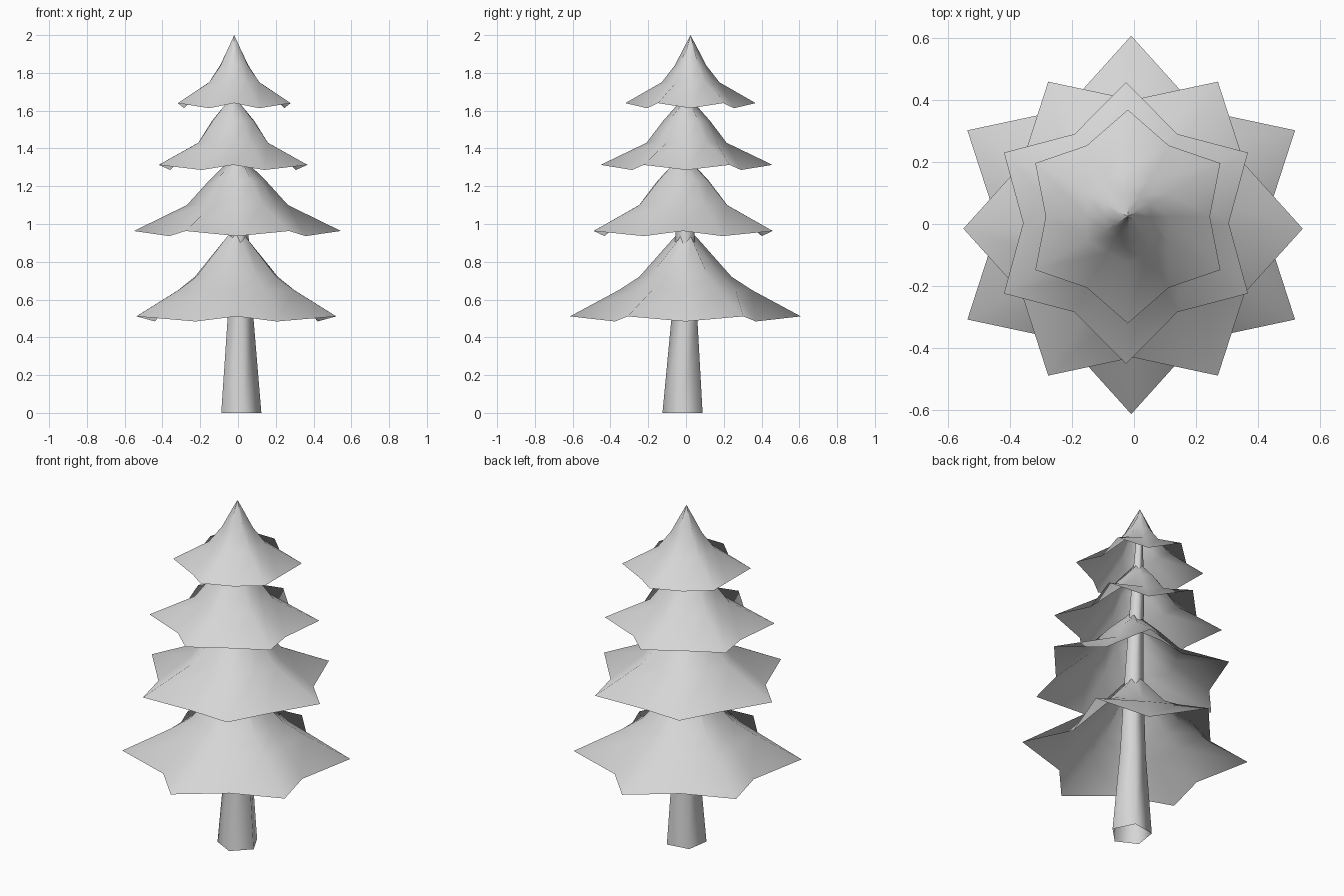
import bpy, bmesh, math

cube = bpy.data.objects.get("Cube")
if cube:
    bpy.data.objects.remove(cube, do_unlink=True)

# one plain grey for the whole tree
grey = bpy.data.materials.new("plain_grey")
grey.use_nodes = True
colour = (0.67, 0.67, 0.67, 1)
grey.diffuse_color = colour
grey.node_tree.nodes["Principled BSDF"].inputs["Base Color"].default_value = colour


def ring(bm, centre, count, start, outer, inner=None, dip=0):
    """Polygon ring; with an inner radius, every second point is a valley."""
    verts = []
    for i in range(count):
        valley = inner is not None and i % 2
        r = inner if valley else outer
        a = math.radians(start) + math.tau * i / count
        verts.append(bm.verts.new((centre[0] + r * math.cos(a),
                                   centre[1] + r * math.sin(a),
                                   centre[2] - (dip if valley else 0))))
    return verts


def bridge(bm, low, high):
    n = len(low)
    for i in range(n):
        j = (i + 1) % n
        bm.faces.new((low[i], low[j], high[j], high[i]))


def close_tip(bm, loop, point):
    tip = bm.verts.new(point)
    for i in range(len(loop)):
        bm.faces.new((loop[i], loop[(i + 1) % len(loop)], tip))


def finish(bm, name):
    mesh = bpy.data.meshes.new(name)
    bm.to_mesh(mesh)
    bm.free()
    obj = bpy.data.objects.new(name, mesh)
    bpy.context.collection.objects.link(obj)
    mesh.materials.append(grey)
    bpy.ops.object.select_all(action="DESELECT")
    obj.select_set(True)
    bpy.context.view_layer.objects.active = obj
    bpy.ops.object.shade_smooth_by_angle(angle=math.radians(80))


# trunk: leaning five-sided taper with an open foot, (x, y, z, radius)
bm = bmesh.new()
path = [(.012, -.013, 0, .113), (.01, -.005, .5, .073), (.002, -.003, .95, .054),
        (-.015, .005, 1.45, .038), (-.02, .022, 1.85, .018)]
loops = [ring(bm, p[:3], 5, 135, p[3]) for p in path]
for low, high in zip(loops, loops[1:]):
    bridge(bm, low, high)
finish(bm, "trunk")


# branch tiers: hollow six-pointed star skirts flaring outwards
def tier(name, x, y, start, apex, rings, rim):
    bm = bmesh.new()
    z, tip_r, valley_r = rim
    loops = [ring(bm, (x, y, z), 12, start, tip_r, valley_r, .027)]
    for (z, r), pinch in zip(rings, (.87, .9, .65)):
        loops.append(ring(bm, (x, y, z), 12, start, r, r * pinch))
    for low, high in zip(loops, loops[1:]):
        bridge(bm, low, high)
    close_tip(bm, loops[-1], (x, y, apex))
    finish(bm, name)


tier("branch_tier_bottom", -.009, -.003, 30, .99,
     [(.65, .353), (.72, .245), (.92, .068)], (.511, .611, .43))
tier("branch_tier_lower", -.003, -.015, 0, 1.38,
     [(1.1, .268), (1.23, .15), (1.32, .058)], (.963, .548, .416))
tier("branch_tier_upper", -.026, .003, 30, 1.69,
     [(1.43, .212), (1.545, .125), (1.63, .05)], (1.313, .455, .332))
tier("branch_tier_top", -.02, .024, 30, 2,
     [(1.75, .153), (1.84, .083), (1.93, .037)], (1.64, .345, .265))
